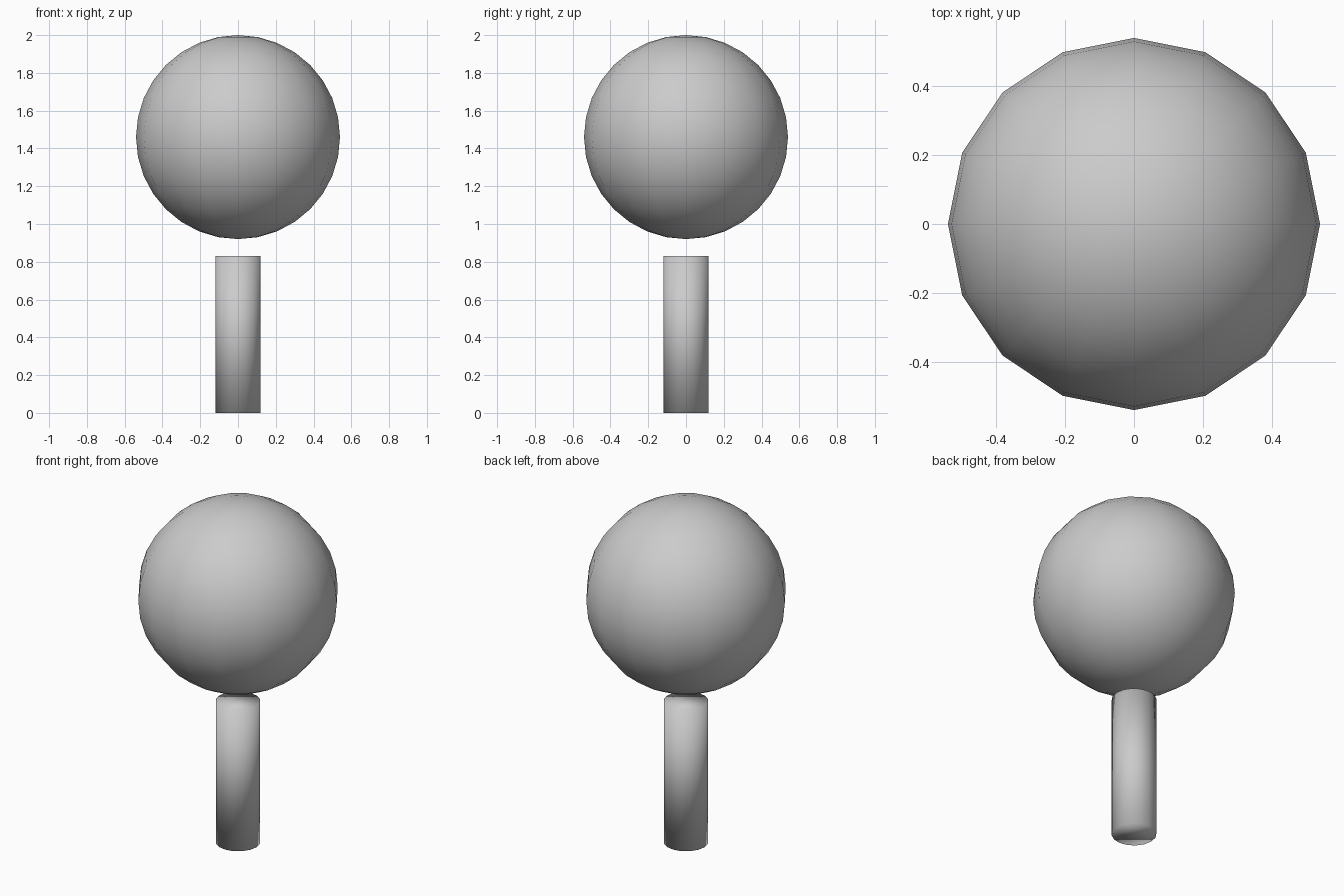
import bpy

if "Cube" in bpy.data.objects:
    bpy.data.objects.remove(bpy.data.objects["Cube"])

SIDES = 16


def finish(name):
    # smooth across every edge, caps included
    obj = bpy.context.object
    obj.name = name
    bpy.ops.object.shade_smooth()
    return obj


# Trunk: capped cylinder standing on the ground
trunk_height = 0.83
bpy.ops.mesh.primitive_cylinder_add(vertices=SIDES, radius=0.12,
                                    depth=trunk_height,
                                    location=(0, 0, trunk_height / 2))
finish("trunk")

# Crown: ball floating just above the trunk
crown_radius = 0.54
bpy.ops.mesh.primitive_uv_sphere_add(segments=SIDES, ring_count=16,
                                     radius=crown_radius,
                                     location=(0, 0, 2 - crown_radius))
finish("crown")
